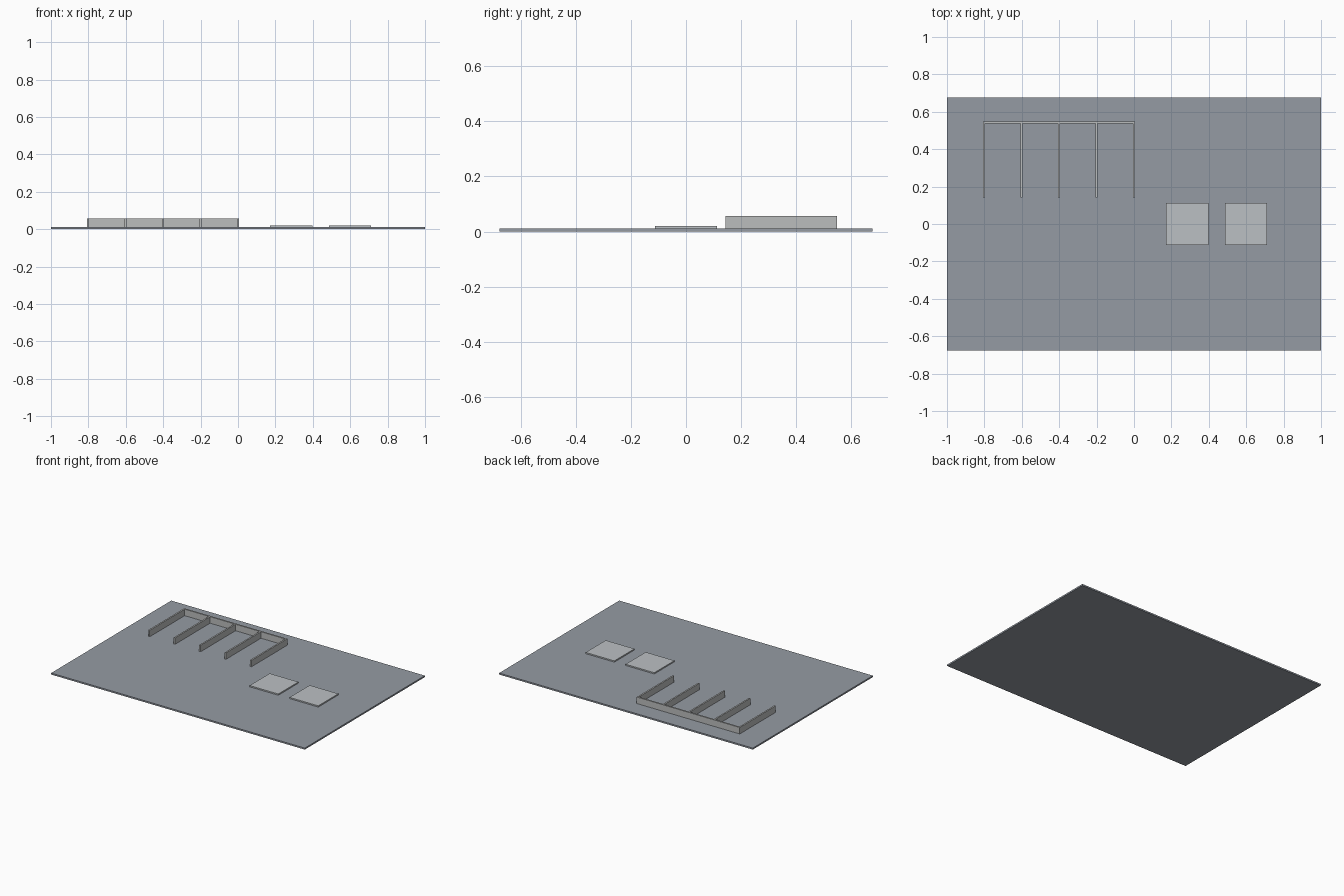
import bpy

cube = bpy.data.objects.get("Cube")
if cube:
    bpy.data.objects.remove(cube, do_unlink=True)


def material(name, rgb):
    mat = bpy.data.materials.new(name)
    mat.use_nodes = True
    colour = (*rgb, 1.0)
    mat.diffuse_color = colour
    mat.node_tree.nodes["Principled BSDF"].inputs["Base Color"].default_value = colour
    return mat


def box(name, low, high, mat):
    """Axis-aligned box between two corners."""
    bpy.ops.mesh.primitive_cube_add(size=1)
    obj = bpy.context.object
    obj.name = name
    for v in obj.data.vertices:
        v.co = [h if c > 0 else l for c, l, h in zip(v.co, low, high)]
    obj.data.materials.append(mat)
    return obj


slate = material("slate_grey", (0.30, 0.33, 0.37))
concrete = material("pale_concrete", (0.50, 0.53, 0.55))
wall_grey = material("wall_grey", (0.50, 0.51, 0.51))

GROUND = 0.011      # top of the base slab
WALL_TOP = 0.057
THICK = 0.011       # wall thickness
BACK, FRONT = 0.548, 0.143
SPACING = 0.2005
HALF = THICK / 2

# Base slab
box("base_slab", (-1, -0.676, 0), (1, 0.676, GROUND), slate)

# Row of open bays: back wall and five dividers
first = -4 * SPACING
box("back_wall", (first - HALF, BACK - THICK, GROUND),
    (HALF, BACK, WALL_TOP), wall_grey)
for i in range(5):
    x = first + i * SPACING
    box(f"bay_divider_{i + 1}", (x - HALF, FRONT, GROUND),
        (x + HALF, BACK - THICK, WALL_TOP), wall_grey)

# Two raised square pads
PAD = 0.113
for side, x in (("right", 0.284), ("left", 0.599)):
    box(f"{side}_pad", (x - PAD, -PAD, GROUND), (x + PAD, PAD, 0.02), concrete)
